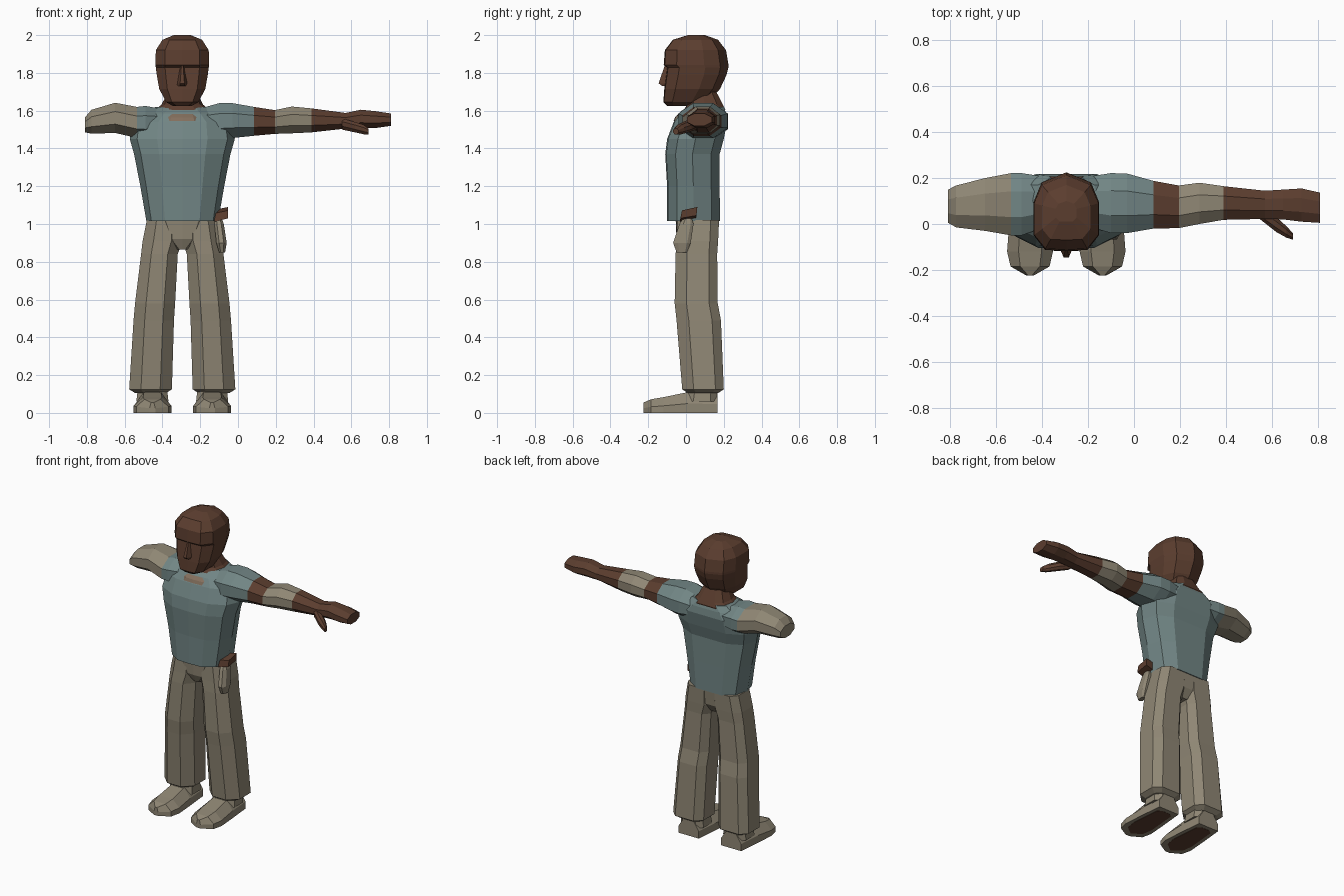
import bpy, bmesh, math
from mathutils import Vector

CX = -0.295  # body centre line


def mat(name, r, g, b):
    m = bpy.data.materials.new(name)
    m.diffuse_color = (r, g, b, 1)
    return m


SKIN = mat("dark brown skin", .105, .047, .028)
SHIRT = mat("teal shirt", .165, .235, .232)
CLOTH = mat("beige cloth", .275, .240, .175)
TRIM = mat("tan collar", .23, .16, .11)


def sym(half):
    """Mirror a half profile, given from front centre to back centre."""
    return half + [(-u, v) for u, v in reversed(half) if abs(u) > 1e-6]


def loft(name, axis, prof, rings, mats, rule=None):
    """Skin rings (t, u0, u1, v0, v1) along an axis; rule picks the material by face centre."""
    bm = bmesh.new()
    loops = []
    for t, u0, u1, v0, v1 in rings:
        loop = []
        for u, v in prof:
            a = (u0 + u1) / 2 + u * (u1 - u0) / 2
            b = (v0 + v1) / 2 + v * (v1 - v0) / 2
            co = {'x': (t, a, b), 'y': (a, t, b), 'z': (a, b, t)}[axis]
            loop.append(bm.verts.new(co))
        loops.append(loop)
    n = len(prof)
    for A, B in zip(loops, loops[1:]):
        for i in range(n):
            j = (i + 1) % n
            bm.faces.new((A[i], A[j], B[j], B[i]))
    bm.faces.new(loops[0])
    bm.faces.new(loops[-1])
    bmesh.ops.recalc_face_normals(bm, faces=bm.faces[:])
    if rule:
        for f in bm.faces:
            f.material_index = rule(f.calc_center_median())
    me = bpy.data.meshes.new(name)
    bm.to_mesh(me)
    bm.free()
    for m in mats:
        me.materials.append(m)
    ob = bpy.data.objects.new(name, me)
    bpy.context.collection.objects.link(ob)
    return ob


def centred(rings):
    """(z, half width, y0, y1) about the body centre line."""
    return [(z, CX - w, CX + w, a, b) for z, w, a, b in rings]


HEAD = sym([(0, -1), (.65, -.97), (1, -.6), (1, .25), (.76, .74), (0, 1)])
BODY = sym([(0, -1), (.48, -.96), (.86, -.62), (1, 0), (.88, .68), (.5, 1)])
LIMB = [(math.cos(a) * 1.08, math.sin(a) * 1.08) for a in
        [math.radians(22.5 + 45 * i) for i in range(8)]]
LEG = [(-.45, -1), (.45, -1), (1, -.45), (1, .6), (.6, 1), (-.6, 1), (-1, .6), (-1, -.45)]
BOX = [(-1, -1), (1, -1), (1, 1), (-1, 1)]

# head
loft("head", 'z', HEAD, centred([
    (1.625, .05, -.10, .08), (1.645, .085, -.12, .12), (1.715, .122, -.115, .18),
    (1.79, .135, -.105, .215), (1.828, .14, -.10, .224), (1.842, .142, -.118, .225),
    (1.92, .14, -.112, .212), (1.975, .105, -.07, .17), (2.0, .045, .01, .10)]), [SKIN])
# nose
loft("nose", 'z', [(-1, 1), (-.3, -1), (.3, -1), (1, 1)], centred([
    (1.73, .042, -.125, -.08), (1.745, .038, -.145, -.08), (1.84, .014, -.112, -.08)]), [SKIN])
# neck flaring out over the shoulders, and the shirt edge under it
loft("neck", 'z', BODY, centred([
    (1.57, .15, -.035, .20), (1.605, .142, -.01, .208), (1.632, .11, .005, .195),
    (1.70, .075, .01, .16)]), [SKIN])
loft("collar", 'z', BODY, centred([
    (1.545, .13, -.066, .12), (1.565, .125, -.058, .12), (1.585, .11, -.034, .11)]), [TRIM])

# shirt body
loft("shirt", 'z', BODY, centred([
    (1.015, .19, -.10, .18), (1.20, .222, -.10, .178), (1.37, .255, -.11, .178),
    (1.45, .278, -.10, .20), (1.54, .265, -.065, .218), (1.585, .20, -.035, .212),
    (1.62, .14, .01, .20)]), [SHIRT])

# whole arm with sleeve, elbow band and hand
loft("right_arm", 'x', LIMB, [
    (-.24, .0, .20, 1.48, 1.60), (-.10, -.04, .222, 1.45, 1.64), (-.03, -.04, .22, 1.455, 1.64),
    (.085, -.02, .188, 1.467, 1.62), (.195, -.018, .168, 1.477, 1.603),
    (.285, .0, .18, 1.48, 1.622), (.39, .018, .165, 1.485, 1.612),
    (.57, .022, .145, 1.505, 1.588), (.65, .02, .15, 1.508, 1.605),
    (.73, .01, .155, 1.508, 1.597), (.81, .005, .137, 1.52, 1.585)],
    [SHIRT, SKIN, CLOTH],
    lambda c: 0 if c.x < .085 else 2 if .195 < c.x < .39 else 1)
# thumb
loft("thumb", 'x', LIMB, [
    (.55, .02, .07, 1.50, 1.56), (.62, -.035, .03, 1.485, 1.54),
    (.665, -.06, -.01, 1.475, 1.525), (.692, -.068, -.04, 1.475, 1.505)], [SKIN])

# short arm ending in a wrapped stump
loft("left_stump_arm", 'x', LIMB, [
    (-.35, .0, .20, 1.48, 1.60), (-.49, -.05, .222, 1.45, 1.625), (-.535, -.05, .222, 1.455, 1.62),
    (-.65, -.03, .20, 1.482, 1.642), (-.775, -.015, .168, 1.478, 1.605),
    (-.81, .005, .15, 1.485, 1.565)],
    [SHIRT, CLOTH], lambda c: 1 if c.x < -.53 else 0)

# trouser seat
loft("trouser_seat", 'z', BODY, centred([
    (.865, .035, -.025, .13), (.92, .12, -.05, .165), (1.03, .184, -.055, .176)]), [CLOTH])

FOOT = [(-1, -1), (1, -1), (1, -.1), (.5, 1), (-.5, 1), (-1, -.1)]
for side, s in (("left", -1), ("right", 1)):
    def off(t, d0, d1, a, b):
        return (t, CX + s * d0, CX + s * d1, a, b)
    # trouser leg
    loft(side + "_leg", 'z', LEG, [
        off(.105, .085, .25, .01, .17), off(.125, .055, .281, -.02, .20),
        off(.49, .044, .258, -.05, .185), off(.58, .038, .25, -.06, .168),
        off(.84, .024, .218, -.055, .165), off(.91, .0, .21, -.05, .17),
        off(1.02, .0, .188, -.045, .175)], [CLOTH])
    # shoe
    c = .158
    loft(side + "_shoe", 'y', FOOT, [
        off(.168, c - .075, c + .075, 0, .105), off(.01, c - .09, c + .09, 0, .11),
        off(-.12, c - .1, c + .1, 0, .083), off(-.185, c - .085, c + .085, 0, .072),
        off(-.225, c - .015, c + .015, 0, .055)], [CLOTH])
    # ankle
    loft(side + "_ankle", 'z', LEG, [
        off(.06, c - .085, c + .085, -.01, .165), off(.15, c - .075, c + .075, .01, .16)], [CLOTH])
    # dark sole plate
    loft(side + "_sole", 'z', sym([(0, -1), (.85, -.72), (1, -.3), (.75, .9), (.4, 1)]), [
        off(-.001, c - .072, c + .072, -.195, .14),
        off(.003, c - .072, c + .072, -.195, .14)], [SKIN])

# holster and grip on the hip
loft("holster", 'z', LEG, [
    (.85, -.10, -.068, -.05, .005), (.90, -.115, -.06, -.068, .025),
    (1.0, -.125, -.075, -.035, .04), (1.03, -.125, -.085, -.015, .03)], [CLOTH])
loft("holster_grip", 'x', [(-1, -1), (.9, -.5), (1, 1), (-.8, .4)], [
    (-.125, -.033, .055, 1.012, 1.075), (-.052, -.03, .06, 1.03, 1.09)], [SKIN])
